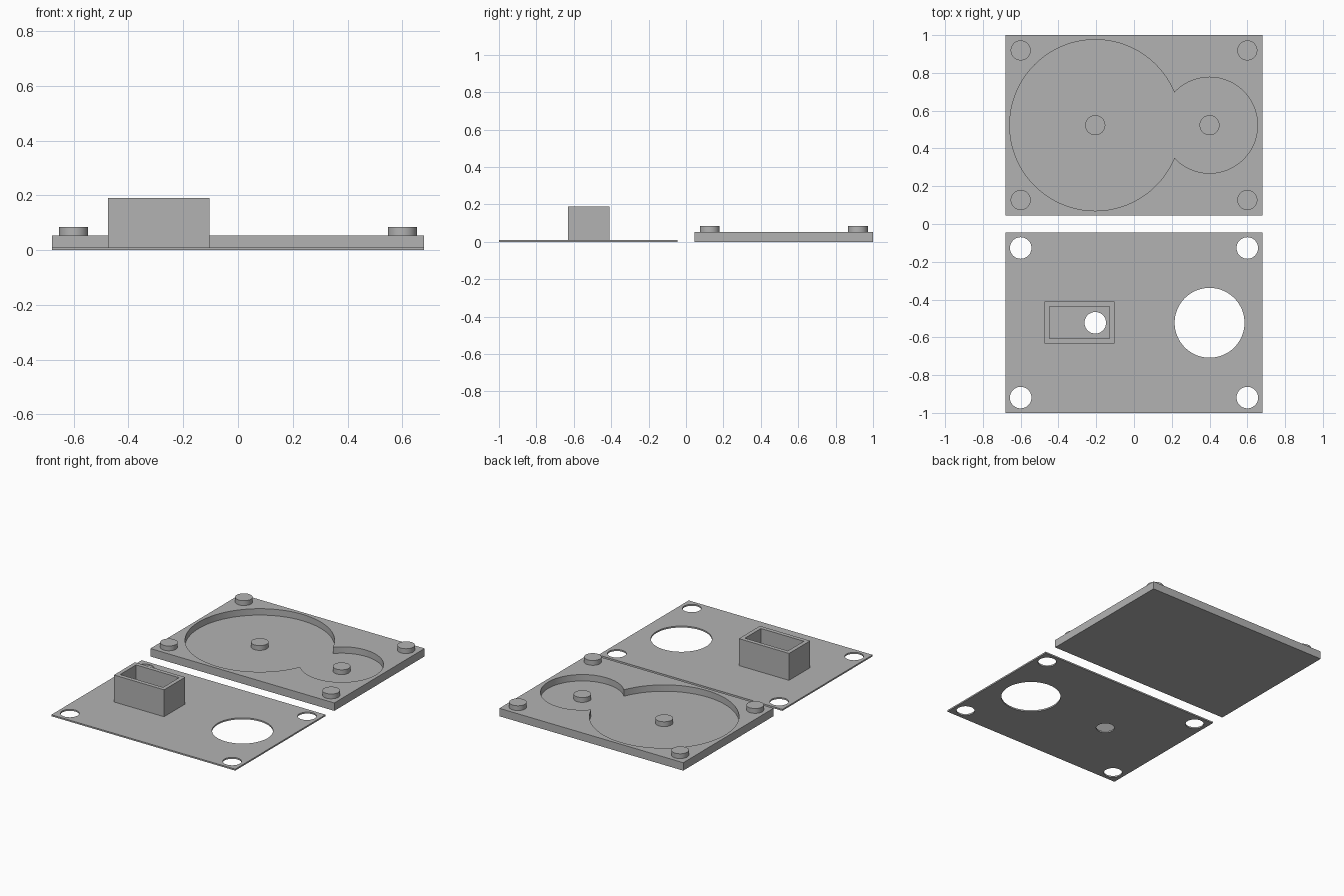
import bpy
import math

default = bpy.data.objects.get("Cube")
if default:
    bpy.data.objects.remove(default, do_unlink=True)

# Single matte grey
grey = bpy.data.materials.new("plain grey")
grey.use_nodes = True
colour = (0.45, 0.45, 0.45, 1)
grey.diffuse_color = colour
grey.node_tree.nodes["Principled BSDF"].inputs["Base Color"].default_value = colour

HALF_X = 0.68
HALF_Y = 0.477
BASE_Y, LID_Y = 0.523, -0.523
BASE_TOP, LID_TOP = 0.053, 0.01
FLOOR = 0.01
PIN_RISE = 0.032
CORNERS = [(sx * 0.6, sy * 0.396) for sx in (-1, 1) for sy in (-1, 1)]
BIG_X, SMALL_X = -0.205, 0.4


def finish(name):
    obj = bpy.context.object
    obj.name = obj.data.name = name
    obj.data.materials.append(grey)
    return obj


def block(name, x0, x1, y0, y1, z0, z1):
    bpy.ops.mesh.primitive_cube_add(
        size=1, location=((x0 + x1) / 2, (y0 + y1) / 2, (z0 + z1) / 2))
    obj = finish(name)
    obj.scale = (x1 - x0, y1 - y0, z1 - z0)
    bpy.ops.object.transform_apply(location=False, rotation=False, scale=True)
    return obj


def disc(name, x, y, r, z0, z1, sides=64):
    bpy.ops.mesh.primitive_cylinder_add(
        vertices=sides, radius=r, depth=z1 - z0, location=(x, y, (z0 + z1) / 2))
    obj = finish(name)
    bpy.ops.object.shade_smooth_by_angle(angle=math.radians(30))
    return obj


def cut(target, cutters):
    # Subtract each cutter, then discard it
    for cutter in cutters:
        cutter.hide_render = True
        mod = target.modifiers.new("cut", "BOOLEAN")
        mod.operation, mod.solver, mod.object = "DIFFERENCE", "EXACT", cutter
        bpy.ops.object.select_all(action="DESELECT")
        bpy.context.view_layer.objects.active = target
        target.select_set(True)
        bpy.ops.object.modifier_apply(modifier=mod.name)
        bpy.data.objects.remove(cutter, do_unlink=True)
    bpy.ops.object.shade_smooth_by_angle(angle=math.radians(30))


# Base tray with two overlapping round pockets
base = block("base_tray", -HALF_X, HALF_X, BASE_Y - HALF_Y, BASE_Y + HALF_Y, 0, BASE_TOP)
cut(base, [disc("large_pocket", BIG_X, BASE_Y, 0.453, FLOOR, 0.2, 128),
           disc("small_pocket", SMALL_X, BASE_Y, 0.254, FLOOR, 0.2, 96)])

# Corner pegs and pocket axle pins
for i, (x, y) in enumerate(CORNERS):
    disc(f"corner_peg_{i + 1}", x, BASE_Y + y, 0.053, BASE_TOP - 0.01, BASE_TOP + PIN_RISE)
for name, x in (("large_pocket_pin", BIG_X), ("small_pocket_pin", SMALL_X)):
    disc(name, x, BASE_Y, 0.053, FLOOR - 0.005, FLOOR + PIN_RISE)

# Lid with corner holes, a large opening and a shaft hole
lid = block("lid_plate", -HALF_X, HALF_X, LID_Y - HALF_Y, LID_Y + HALF_Y, 0, LID_TOP)
holes = [(x, LID_Y + y, 0.057) for x, y in CORNERS]
holes += [(SMALL_X, LID_Y, 0.185), (BIG_X, LID_Y, 0.057)]
cut(lid, [disc("hole", x, y, r, -0.1, 0.1) for x, y, r in holes])

# Open rectangular housing on the lid
housing = block("housing_walls", -0.475, -0.104, -0.632, -0.41, LID_TOP - 0.005, 0.19)
cut(housing, [block("housing_cavity", -0.448, -0.13, -0.605, -0.437, -0.1, 0.3)])
